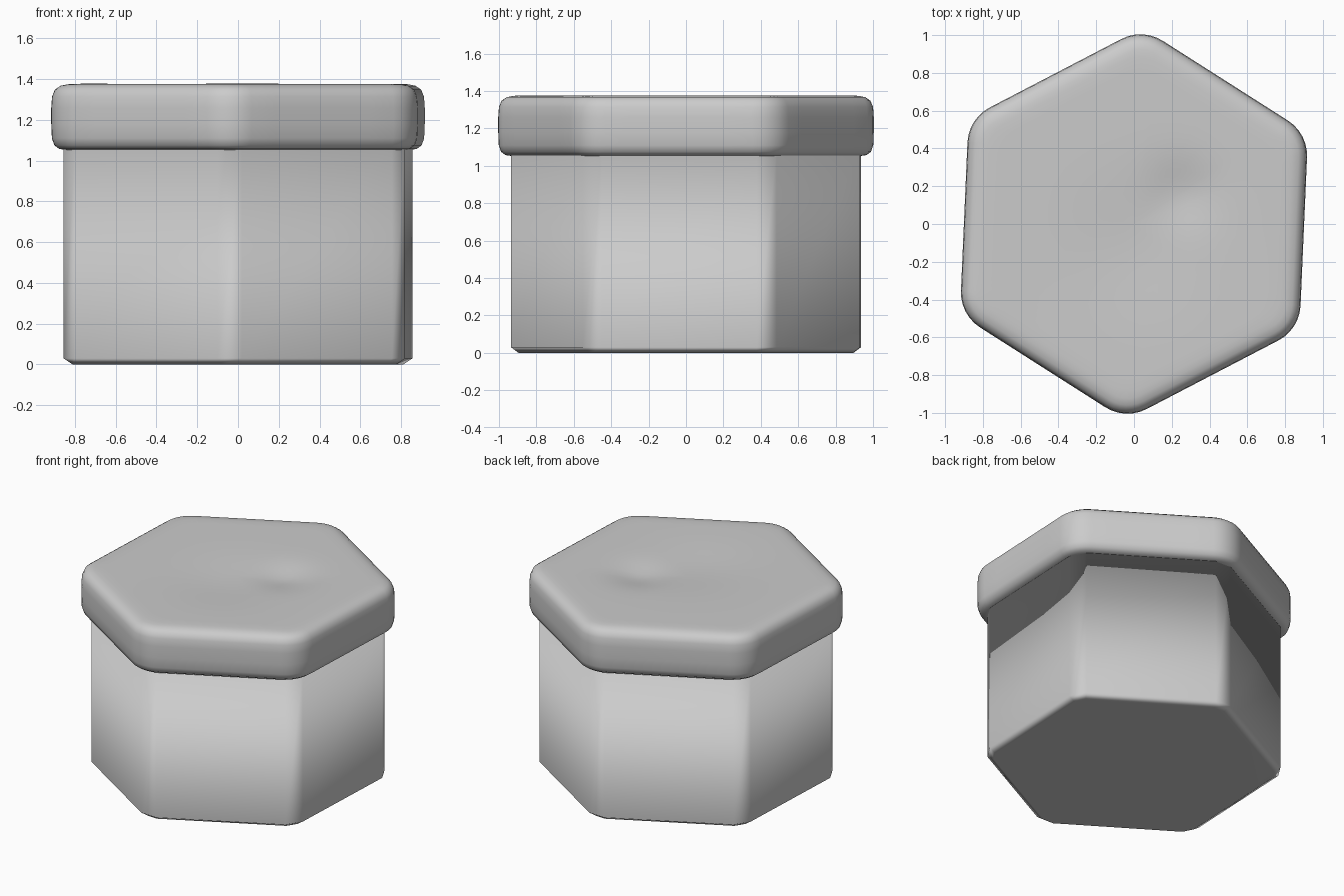
import bpy
import bmesh
from math import sin, cos, radians, exp

if "Cube" in bpy.data.objects:
    bpy.data.objects.remove(bpy.data.objects["Cube"])

TURN = -2.5  # slight twist of the box about z

gray = bpy.data.materials.new("light_gray")
gray.use_nodes = True
color = (0.6, 0.6, 0.6, 1)
gray.diffuse_color = color
gray.node_tree.nodes["Principled BSDF"].inputs["Base Color"].default_value = color


def rounded_hexagon(centre, radius, arc_steps, edge_steps):
    """Hexagon outline with corner arcs and evenly divided sides."""
    arcs = []
    for side in range(6):
        a = radians(90 + TURN + 60 * side)
        arc = []
        for i in range(arc_steps + 1):
            b = a + radians(60 * i / arc_steps - 30)
            arc.append((centre * cos(a) + radius * cos(b),
                        centre * sin(a) + radius * sin(b)))
        arcs.append(arc)
    points = []
    for arc, following in zip(arcs, arcs[1:] + arcs[:1]):
        points += arc
        (x0, y0), (x1, y1) = arc[-1], following[0]
        for i in range(1, edge_steps):
            t = i / edge_steps
            points.append((x0 + (x1 - x0) * t, y0 + (y1 - y0) * t))
    return points


def loft(name, rings, top_height=None):
    """Join rings of (outline, height function) into a closed solid."""
    bm = bmesh.new()
    loops = [[bm.verts.new((x, y, height(x, y))) for x, y in outline]
             for outline, height in rings]
    n = len(loops[0])
    for low, high in zip(loops, loops[1:]):
        for i in range(n):
            j = (i + 1) % n
            bm.faces.new((low[i], low[j], high[j], high[i]))
    bm.faces.new(loops[0][::-1])
    if top_height:
        tip = bm.verts.new((0, 0, top_height(0, 0)))
        for i in range(n):
            bm.faces.new((loops[-1][i], loops[-1][(i + 1) % n], tip))
    else:
        bm.faces.new(loops[-1])
    for face in bm.faces:
        face.smooth = True
    mesh = bpy.data.meshes.new(name)
    bm.to_mesh(mesh)
    bm.free()
    mesh.materials.append(gray)
    obj = bpy.data.objects.new(name, mesh)
    bpy.context.collection.objects.link(obj)
    return obj


def level(z):
    return lambda x, y: z


def dented_top(x, y):
    """Lid surface with a small dent and a broad shallow hollow."""
    small = 0.03 * exp(-((x - 0.26) ** 2 + (y - 0.16) ** 2) / 0.03)
    broad = 0.02 * exp(-((x - 0.02) ** 2 + (y + 0.12) ** 2) / 0.12)
    return 1.377 - small - broad


# Box body: chamfered corners and a chamfered bottom edge
body_rings = [(rounded_hexagon(0.83, 0.075, 1, 1), level(0)),
              (rounded_hexagon(0.83, 0.12, 1, 1), level(0.03)),
              (rounded_hexagon(0.83, 0.12, 1, 1), level(1.1))]
body = loft("box_body", body_rings)
weighted = body.modifiers.new("flat_sides", "WEIGHTED_NORMAL")
weighted.keep_sharp = True

# Lid: soft rolled rim, then concentric rings over the dented top
CENTRE, RADIUS = 0.785, 0.22
rim = [(0.07, 1.053), (0.04, 1.057), (0.015, 1.075), (0.003, 1.11), (0, 1.18),
       (0, 1.26), (0.004, 1.315), (0.018, 1.348), (0.045, 1.367), (0.08, 1.374)]
lid_rings = [(rounded_hexagon(CENTRE, RADIUS - inset, 6, 6), level(z))
             for inset, z in rim]
for step in range(14):
    s = 0.88 * (1 - step / 14)
    lid_rings.append((rounded_hexagon(CENTRE * s, RADIUS * s, 6, 6), dented_top))
loft("box_lid", lid_rings, dented_top)
